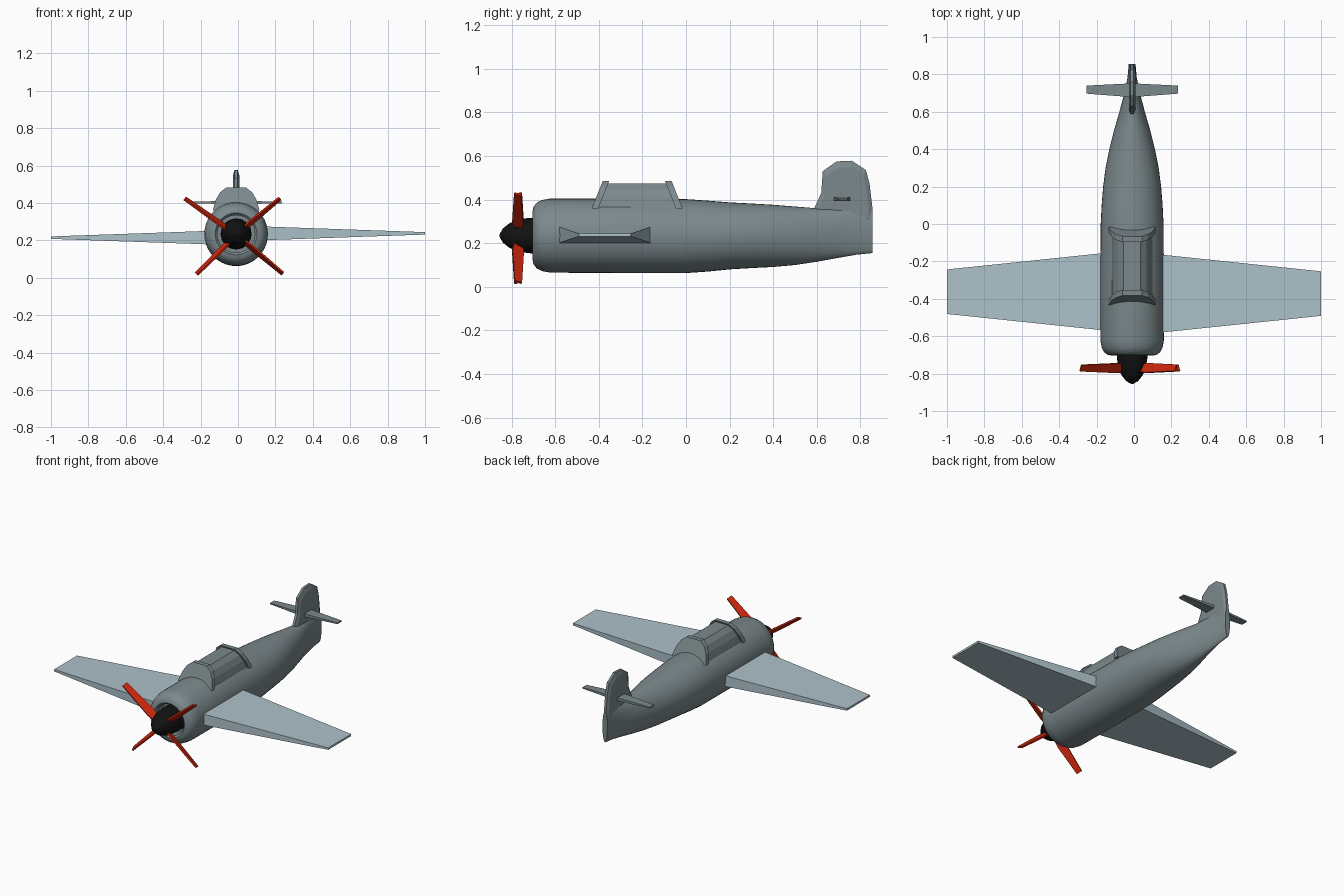
import bpy, bmesh
from math import sin, cos, pi, radians, atan2
from mathutils import Vector

default = bpy.data.objects.get("Cube")
if default:
    bpy.data.objects.remove(default, do_unlink=True)

CX, CZ = -0.01, 0.235   # body axis


def material(name, rgb):
    m = bpy.data.materials.new(name)
    m.use_nodes = True
    m.diffuse_color = (*rgb, 1)
    m.node_tree.nodes["Principled BSDF"].inputs["Base Color"].default_value = (*rgb, 1)
    return m


GREY = material("slate grey", (0.20, 0.25, 0.265))
BLUE = material("pale blue", (0.42, 0.54, 0.59))
RED = material("propeller red", (0.6, 0.02, 0.004))
BLACK = material("spinner black", (0.006, 0.006, 0.006))


def loft(name, rings, mat, smooth=None):
    """Skin a list of equal-length point rings and cap both ends."""
    bm = bmesh.new()
    rows = [[bm.verts.new(p) for p in ring] for ring in rings]
    n = len(rows[0])
    for a, b in zip(rows, rows[1:]):
        for i in range(n):
            j = (i + 1) % n
            bm.faces.new((a[i], a[j], b[j], b[i]))
    bm.faces.new(rows[0])
    bm.faces.new(rows[-1])
    bmesh.ops.remove_doubles(bm, verts=bm.verts, dist=1e-5)
    bmesh.ops.recalc_face_normals(bm, faces=bm.faces)
    mesh = bpy.data.meshes.new(name)
    bm.to_mesh(mesh)
    bm.free()
    mesh.materials.append(mat)
    ob = bpy.data.objects.new(name, mesh)
    bpy.context.collection.objects.link(ob)
    if smooth:
        bpy.ops.object.select_all(action='DESELECT')
        ob.select_set(True)
        bpy.context.view_layer.objects.active = ob
        bpy.ops.object.shade_smooth_by_angle(angle=radians(smooth))
    return ob


def oval(y, half, top, bottom, n=40):
    mid, h = (top + bottom) / 2, (top - bottom) / 2
    return [(CX + half * cos(2 * pi * i / n), y, mid + h * sin(2 * pi * i / n)) for i in range(n)]


def disc(y, r, n=40):
    return oval(y, r, CZ + r, CZ - r, n)


# Fuselage: recessed cowl opening, rounded lip, long taper to a thin upright tail
nose = [(-0.63, 0.10), (-0.69, 0.10), (-0.703, 0.112), (-0.70, 0.13),
        (-0.685, 0.15), (-0.66, 0.163), (-0.62, 0.17)]
body = [(-0.3, 0.17, 0.405, 0.063), (0.0, 0.168, 0.402, 0.063),
        (0.1, 0.163, 0.395, 0.07), (0.2, 0.155, 0.387, 0.08),
        (0.3, 0.142, 0.382, 0.086), (0.4, 0.122, 0.376, 0.091),
        (0.5, 0.097, 0.368, 0.1), (0.6, 0.068, 0.36, 0.115),
        (0.7, 0.042, 0.36, 0.133), (0.78, 0.025, 0.36, 0.147), (0.856, 0.018, 0.36, 0.155)]
loft("fuselage", [disc(y, r) for y, r in nose] + [oval(*s) for s in body], GREY, 40)

# Spinner
loft("spinner", [disc(y, r, 16) for y, r in
                 [(-0.64, 0.083), (-0.72, 0.081), (-0.77, 0.073), (-0.81, 0.056),
                  (-0.84, 0.032), (-0.856, 0.004)]], BLACK, 30)

# Propeller: four pitched blades in a cross
hub = Vector((CX, -0.77, 0.23))
Y = Vector((0, 1, 0))
for k, tip in enumerate([(-0.285, 0.425), (0.225, 0.425), (0.24, 0.022), (-0.222, 0.02)]):
    along = Vector((tip[0], hub.y, tip[1])) - hub
    length = along.length
    along.normalize()
    across = Y.cross(along)
    rings = []
    for dist, chord in [(0.03, 0.03), (0.1, 0.055), (length, 0.036)]:
        c = (across * 0.4 + Y * 0.92) * chord / 2
        t = (across * 0.92 - Y * 0.4) * 0.005
        p = hub + along * dist
        rings.append([p + c + t, p - c + t, p - c - t, p + c - t])
    loft("propeller_blade_%d" % (k + 1), rings, RED)


def panel(name, sections, mat):
    """Tapered slab; each section is x, front y, back y, mid z, thickness."""
    loft(name, [[(x, a, z - t / 2), (x, b, z - t / 2), (x, b, z + t / 2), (x, a, z + t / 2)]
                for x, a, b, z, t in sections], mat)


# Main wings
for name, side, y, z in [("left_wing", 1, -0.372, 0.238), ("right_wing", -1, -0.362, 0.215)]:
    panel(name, [(side * 0.1, y - 0.213, y + 0.213, z, 0.076),
                 (side * 1.0, y - 0.119, y + 0.119, z, 0.013)], BLUE)

# Tailplane
for name, side in [("left_tailplane", 1), ("right_tailplane", -1)]:
    panel(name, [(CX, 0.678, 0.752, 0.403, 0.02),
                 (CX + side * 0.245, 0.697, 0.74, 0.403, 0.008)], GREY)

# Fin: rounded outline, thinner toward the rim
outline = [(0.585, 0.34), (0.59, 0.365), (0.62, 0.43), (0.627, 0.53), (0.69, 0.575),
           (0.76, 0.578), (0.825, 0.535), (0.842, 0.47), (0.855, 0.36), (0.855, 0.3)]


def fin_ring(x, s):
    return [(CX + x, 0.735 + (y - 0.735) * s, 0.38 + (z - 0.38) * s) for y, z in outline]


loft("tail_fin", [fin_ring(-0.017, 0.85), fin_ring(-0.008, 1),
                  fin_ring(0.008, 1), fin_ring(0.017, 0.85)], GREY)

# Canopy: faceted hood with two raised, leaning frames
half_arch = [(0.112, 0.35), (0.096, 0.41), (0.076, 0.448), (0.046, 0.474)]
arch = half_arch + [(-x, z) for x, z in reversed(half_arch)]


def arch_ring(y_base, lean, grow):
    return [(CX + x * (1 + 1.2 * grow), y_base + lean * (z - 0.35), z + grow * 0.1)
            for x, z in arch]


loft("canopy", [arch_ring(-0.41, 0.4, 0), arch_ring(-0.04, -0.4, 0)], GREY)
for name, y, lean in [("front_canopy_frame", -0.432, 0.4), ("rear_canopy_frame", -0.046, -0.4)]:
    loft(name, [arch_ring(y, lean, 0.1), arch_ring(y + 0.03, lean, 0.1)], GREY)
